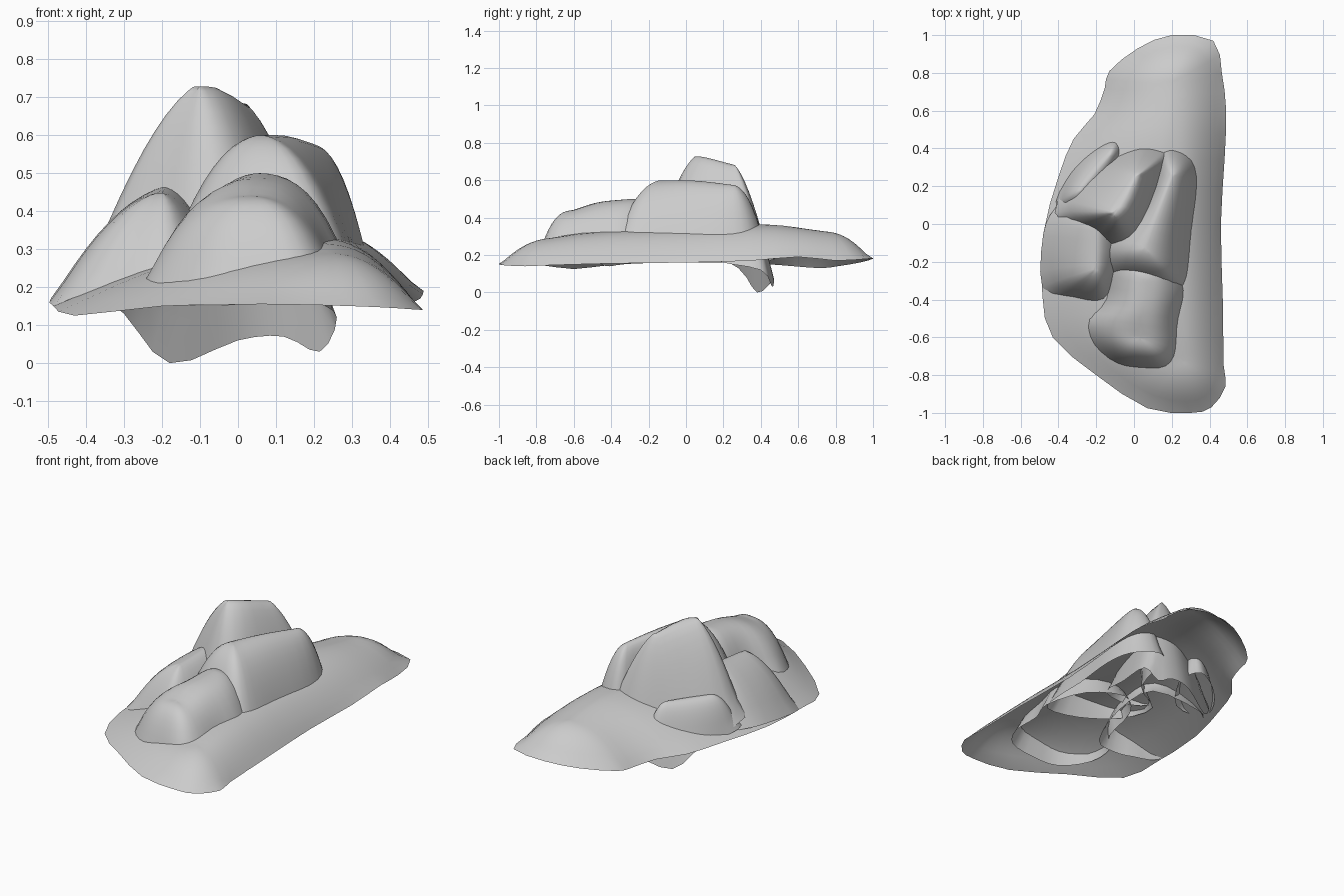
import bpy, bmesh
from mathutils import Vector
from mathutils.geometry import intersect_point_line

if "Cube" in bpy.data.objects:
    bpy.data.objects.remove(bpy.data.objects["Cube"])


def smooth_loop(pts, n):
    """Closed Catmull-Rom curve through pts."""
    out, k = [], len(pts)
    for i in range(k):
        a, b, c, d = (Vector(pts[(i + j) % k]) for j in (-1, 0, 1, 2))
        for s in range(n):
            t = s / n
            out.append(0.5 * (2 * b + (c - a) * t + (2 * a - 5 * b + 4 * c - d) * t * t
                              + (3 * b - a - 3 * c + d) * t ** 3))
    return out


def nearest_on_ridge(p, ridge):
    """Closest point of the ridge line, measured in plan."""
    best = None
    for a, b in zip(ridge, ridge[1:]):
        a, b = Vector(a), Vector(b)
        f = intersect_point_line(p.xy.to_3d(), a.xy.to_3d(), b.xy.to_3d())[1]
        q = a.lerp(b, min(1, max(0, f)))
        if best is None or (q.xy - p.xy).length < (best.xy - p.xy).length:
            best = q
    return best


def shell(name, rim, ridge, power, steps=10, n=3):
    """Open rock shell: rises from the rim to the ridge line."""
    bm = bmesh.new()
    loop = smooth_loop(rim, n)
    tops = [nearest_on_ridge(p, ridge) for p in loop]
    rings = []
    for s in range(steps + 1):
        t = max(1 - s / steps, 0.03)
        ring = []
        for p, q in zip(loop, tops):
            v = q.lerp(p, t)
            v.z = p.z + (q.z - p.z) * (1 - t ** power)
            ring.append(bm.verts.new(v))
        rings.append(ring)
    k = len(loop)
    for r0, r1 in zip(rings, rings[1:]):
        for i in range(k):
            j = (i + 1) % k
            bm.faces.new((r0[i], r0[j], r1[j], r1[i]))
    # Close the narrow slot along the ridge
    cap = bm.faces.new(rings[-1])
    bmesh.ops.triangulate(bm, faces=[cap])
    # Soften creases, keeping the rim
    for _ in range(4):
        bmesh.ops.smooth_vert(bm, verts=[v for v in bm.verts if not v.is_boundary], factor=0.5,
                              use_axis_x=True, use_axis_y=True, use_axis_z=True)
    bmesh.ops.remove_doubles(bm, verts=bm.verts, dist=0.002)
    bmesh.ops.recalc_face_normals(bm, faces=bm.faces)
    if sum(f.normal.z * f.calc_area() for f in bm.faces) < 0:
        bmesh.ops.reverse_faces(bm, faces=bm.faces)
    for f in bm.faces:
        f.smooth = True
    me = bpy.data.meshes.new(name)
    bm.to_mesh(me)
    bm.free()
    bpy.context.collection.objects.link(bpy.data.objects.new(name, me))


# Broad low mound under everything
shell("ground_mound", [
    (.2, 1, .18), (.42, .97, .18), (.465, .8, .17), (.488, .6, .19), (.48, .35, .17),
    (.46, 0, .16), (.47, -.4, .155), (.475, -.75, .145), (.485, -.86, .14), (.41, -.97, .145),
    (.3, -1, .15), (.07, -.975, .155), (-.2, -.8, .15), (-.43, -.6, .125), (-.485, -.38, .15),
    (-.48, -.05, .16), (-.4, .25, .16), (-.32, .45, .15), (-.21, .58, .14),
    (-.155, .72, .13), (-.13, .81, .14), (.02, .93, .16)],
    [(.25, -.72, .29), (.24, -.55, .33), (.2, 0, .34), (.2, .42, .375), (.2, .75, .325)], 2, n=2)

# Tall rear peak with its deep back skirt
shell("tall_peak", [
    (-.42, .06, .24), (-.25, -.05, .27), (-.11, -.16, .27), (.08, -.14, .27), (.2, .15, .17),
    (.26, .4, .12), (.215, .46, .03), (.12, .47, .07), (0, .46, .06), (-.18, .38, .0),
    (-.3, .28, .13)],
    [(-.1, .06, .735), (-.05, .1, .74), (.01, .25, .69)], 1.55)

# Long right-hand rock
shell("right_rock", [
    (-.2, -.08, .25), (-.14, -.28, .25), (.08, -.38, .22), (.28, -.4, .21), (.33, -.25, .2),
    (.335, -.05, .2), (.36, .2, .2), (.335, .36, .2), (.22, .43, .22), (.12, .4, .22),
    (.05, .12, .2)],
    [(.06, -.13, .6), (.12, .05, .605), (.2, .25, .575)], 2.1)

# Front block
shell("front_rock", [
    (-.255, -.5, .2), (-.23, -.64, .17), (-.1, -.76, .15), (.05, -.79, .16), (.2, -.79, .19),
    (.27, -.68, .2), (.275, -.5, .2), (.32, -.36, .2), (.22, -.15, .22), (0, -.08, .25),
    (-.14, -.2, .25), (-.16, -.4, .2)],
    [(.03, -.6, .44), (.04, -.48, .485), (.06, -.3, .5)], 2.7)

# Left block
shell("left_rock", [
    (-.48, -.05, .18), (-.485, -.34, .15), (-.34, -.41, .14), (-.23, -.45, .15),
    (-.11, -.43, .17), (-.02, -.15, .2), (-.05, .1, .22), (-.33, .15, .18), (-.42, .08, .18)],
    [(-.2, -.24, .45), (-.19, -.02, .465)], 1.75)

# Small lump behind the peak
shell("rear_lump", [
    (-.41, .08, .2), (-.25, .06, .22), (-.08, .28, .2), (-.04, .4, .18), (-.08, .475, .18),
    (-.17, .44, .17), (-.28, .35, .17), (-.37, .22, .17)],
    [(-.28, .18, .38), (-.13, .36, .37)], 2.2)
